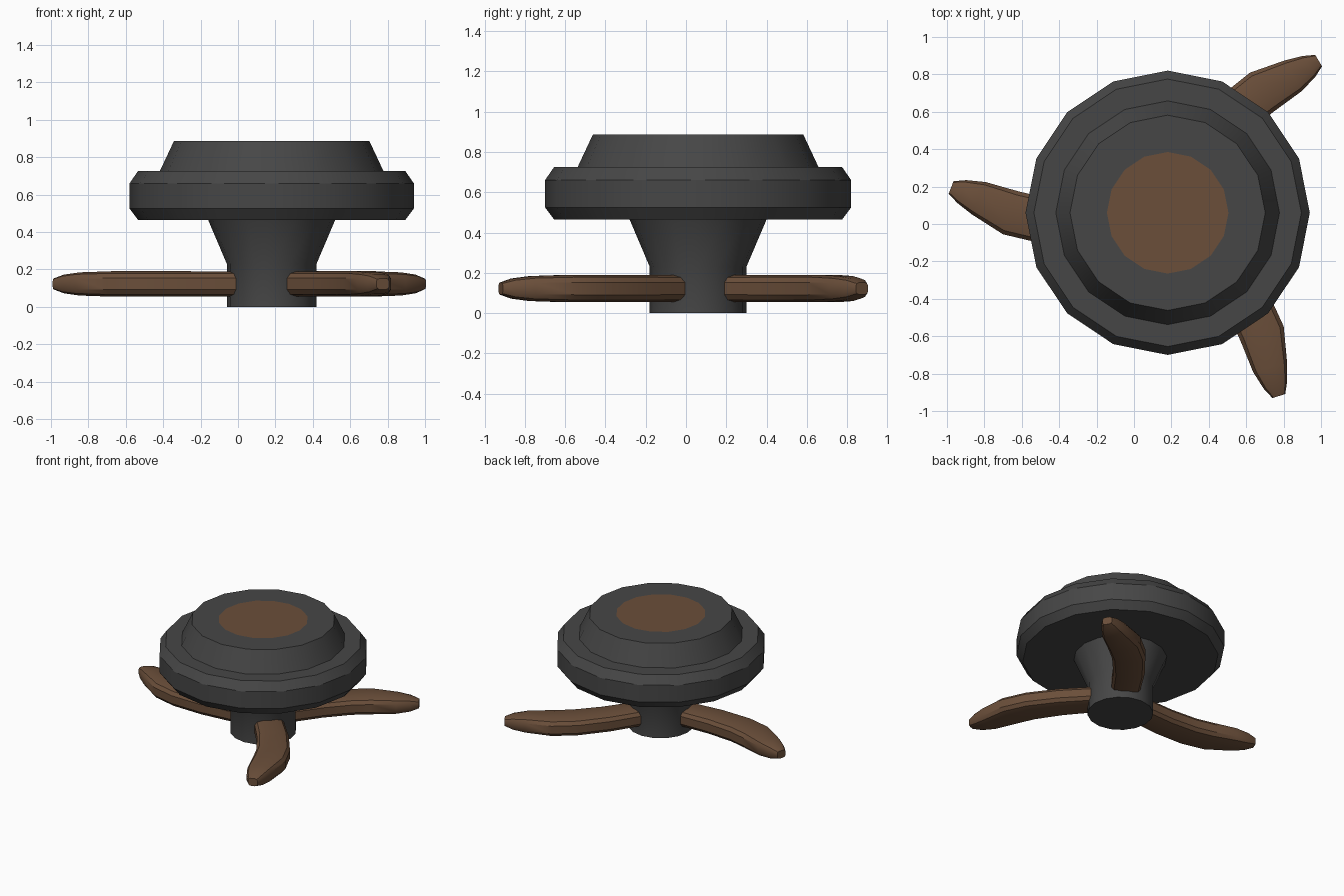
import bpy, math
from mathutils import Vector

if "Cube" in bpy.data.objects:
    bpy.data.objects.remove(bpy.data.objects["Cube"])

CX, CY = 0.18, 0.06      # axis of the body
SIDES = 16


def material(name, rgb):
    m = bpy.data.materials.new(name)
    m.diffuse_color = (*rgb, 1.0)
    m.use_nodes = True
    m.node_tree.nodes["Principled BSDF"].inputs["Base Color"].default_value = m.diffuse_color
    return m


dark = material("dark grey", (0.062, 0.062, 0.062))
brown = material("warm brown", (0.145, 0.077, 0.042))


def make_object(name, verts, faces, mats):
    mesh = bpy.data.meshes.new(name)
    mesh.from_pydata(verts, [], faces)
    mesh.update()
    for m in mats:
        mesh.materials.append(m)
    obj = bpy.data.objects.new(name, mesh)
    bpy.context.collection.objects.link(obj)
    return obj


def loft(rings):
    """Skin a list of equal closed rings and cap both ends."""
    n = len(rings[0])
    verts = [p for r in rings for p in r]
    faces = [tuple(range(n))[::-1]]
    for i in range(len(rings) - 1):
        for j in range(n):
            k = (j + 1) % n
            faces.append((i * n + j, i * n + k, (i + 1) * n + k, (i + 1) * n + j))
    faces.append(tuple(range((len(rings) - 1) * n, len(rings) * n)))
    return verts, faces


def smooth(obj, angle):
    bpy.ops.object.select_all(action='DESELECT')
    obj.select_set(True)
    bpy.context.view_layer.objects.active = obj
    bpy.ops.object.shade_smooth_by_angle(angle=math.radians(angle))


# Body: stem, flared neck, bevelled disc and raised crown; brown inset on top
profile = [(0.24, 0.0), (0.24, 0.23), (0.34, 0.465), (0.715, 0.465), (0.76, 0.525),
           (0.76, 0.66), (0.715, 0.725), (0.598, 0.725), (0.522, 0.887), (0.325, 0.887)]
rings = [[(CX + r * math.cos(2 * math.pi * j / SIDES),
           CY + r * math.sin(2 * math.pi * j / SIDES), z) for j in range(SIDES)]
         for r, z in profile]
body = make_object("body", *loft(rings), [dark, brown])
for p in body.data.polygons:
    if p.normal.z > 0.9 and len(p.vertices) == SIDES:
        p.material_index = 1
smooth(body, 28)

# Curved blades: (distance out, sideways, half width, half thickness)
stations = [(0.15, -0.028, 0.105, 0.067), (0.45, -0.048, 0.115, 0.068),
            (0.68, -0.038, 0.122, 0.068), (0.84, 0.0, 0.122, 0.068),
            (1.01, 0.078, 0.094, 0.062), (1.10, 0.113, 0.066, 0.05),
            (1.158, 0.135, 0.036, 0.03)]
BLADE_Z = 0.122


def signed_pow(v, e):
    return math.copysign(abs(v) ** e, v)


def blade(name, degrees, pull):
    turn = math.radians(degrees)
    c, s = math.cos(turn), math.sin(turn)
    rings = []
    for i, (u, v, hw, hz) in enumerate(stations):
        a = stations[max(i - 1, 0)]
        b = stations[min(i + 1, len(stations) - 1)]
        side = Vector((-(b[1] - a[1]), b[0] - a[0])).normalized()
        ring = []
        for j in range(12):
            t = 2 * math.pi * (j + 0.5) / 12
            w = hw * signed_pow(math.cos(t), 0.6) * 1.02
            h = hz * signed_pow(math.sin(t), 0.6) * 1.02
            x, y = -(u - pull + side.x * w), v + side.y * w
            ring.append((CX + c * x - s * y, CY + s * x + c * y, BLADE_Z + h))
        rings.append(ring)
    verts, faces = loft(rings)
    obj = make_object(name, verts, [f[::-1] for f in faces], [brown])
    # keep normals pointing outwards
    import bmesh
    bm = bmesh.new()
    bm.from_mesh(obj.data)
    bmesh.ops.recalc_face_normals(bm, faces=bm.faces)
    bm.to_mesh(obj.data)
    bm.free()
    smooth(obj, 35)


blade("left_blade", 0, 0.0)
blade("back_right_blade", -128, 0.02)
blade("front_right_blade", 128, 0.02)
